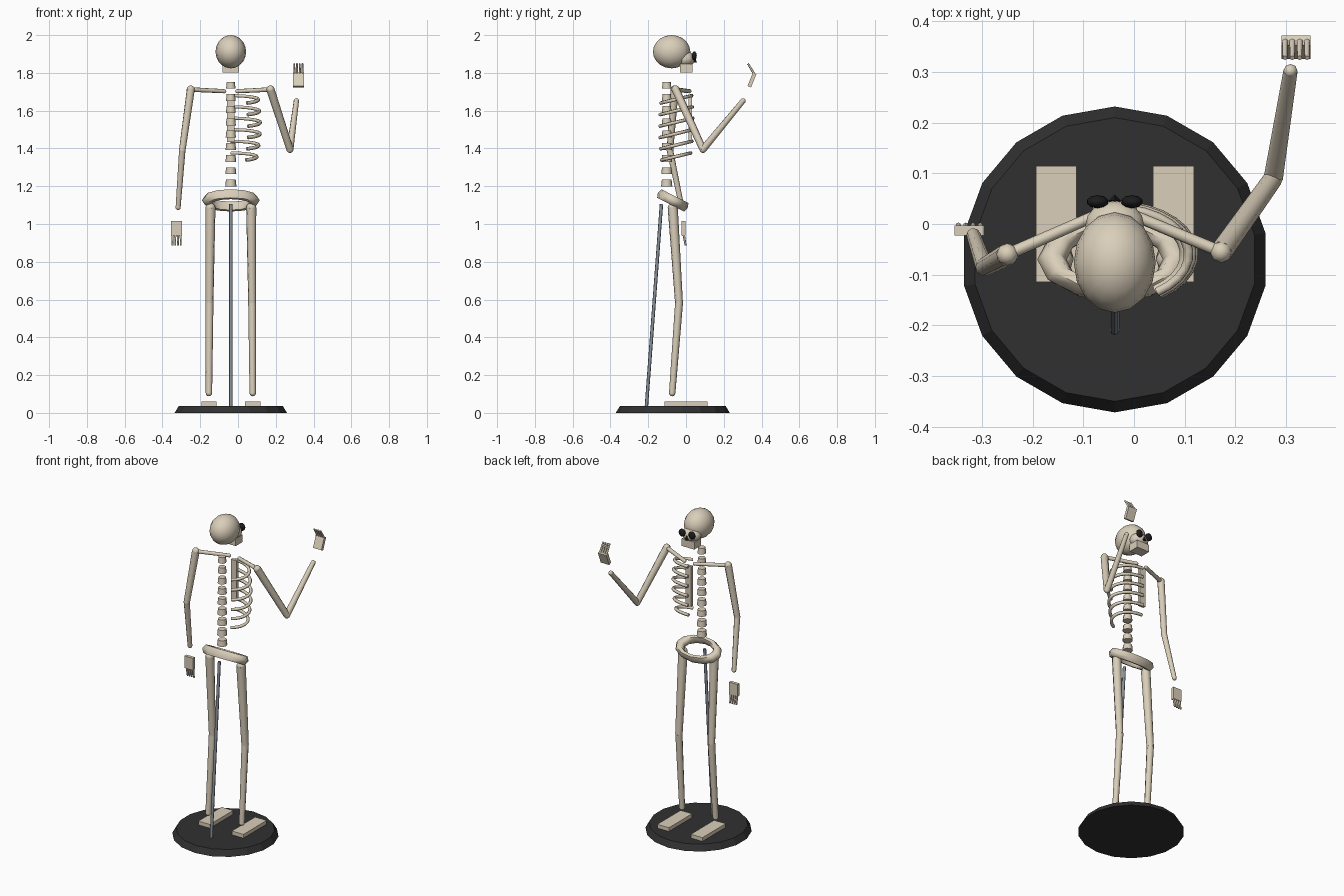
import bpy, bmesh, math
from mathutils import Vector, Matrix

cube = bpy.data.objects.get("Cube")
if cube:
    bpy.data.objects.remove(cube, do_unlink=True)

MID = -0.038  # x of the body's centre line


def material(name, rgb):
    m = bpy.data.materials.new(name)
    m.diffuse_color = (*rgb, 1)
    m.use_nodes = True
    m.node_tree.nodes["Principled BSDF"].inputs["Base Color"].default_value = (*rgb, 1)
    return m


BONE = material("bone", (0.70, 0.62, 0.49))
BLACK = material("socket_black", (0.012, 0.012, 0.012))
DARK = material("stand_dark", (0.03, 0.03, 0.03))
STEEL = material("pole_steel", (0.25, 0.28, 0.32))


def finish(name, bm, mat, smooth=True):
    bmesh.ops.recalc_face_normals(bm, faces=bm.faces)
    mesh = bpy.data.meshes.new(name)
    bm.to_mesh(mesh)
    bm.free()
    mesh.materials.append(mat)
    ob = bpy.data.objects.new(name, mesh)
    bpy.context.collection.objects.link(ob)
    if smooth:
        bpy.ops.object.select_all(action='DESELECT')
        ob.select_set(True)
        bpy.context.view_layer.objects.active = ob
        bpy.ops.object.shade_smooth_by_angle(angle=math.radians(65))
    return ob


def add_rod(bm, a, b, r1, r2, sides=8):
    a, b = Vector(a), Vector(b)
    turn = (b - a).to_track_quat('Z', 'Y').to_matrix().to_4x4()
    bmesh.ops.create_cone(bm, cap_ends=True, segments=sides, radius1=r1, radius2=r2,
                          depth=(b - a).length,
                          matrix=Matrix.Translation((a + b) / 2) @ turn)


def add_ball(bm, centre, radii, u=8, v=6):
    bmesh.ops.create_uvsphere(bm, u_segments=u, v_segments=v, radius=1,
                              matrix=Matrix.Translation(centre) @ Matrix.Diagonal((*radii, 1)))


def ball(name, centre, radii, mat=BONE, u=16, v=10):
    bm = bmesh.new()
    add_ball(bm, centre, radii, u, v)
    return finish(name, bm, mat)


def box(name, centre, size, mat=BONE, tilt=0):
    bm = bmesh.new()
    bmesh.ops.create_cube(bm, size=1, matrix=Matrix.Translation(centre)
                          @ Matrix.Rotation(math.radians(tilt), 4, 'X')
                          @ Matrix.Diagonal((*size, 1)))
    return finish(name, bm, mat, False)


def limb(name, points, radii):
    # Tapered bones with round joints
    bm = bmesh.new()
    for i in range(len(points) - 1):
        add_rod(bm, points[i], points[i + 1], radii[i], radii[i + 1])
    for p, r in zip(points, radii):
        add_ball(bm, p, (r, r, r))
    return finish(name, bm, BONE)


# Stand
bm = bmesh.new()
bmesh.ops.create_cone(bm, cap_ends=True, segments=18, radius1=0.302, radius2=0.28, depth=0.036,
                      matrix=Matrix.Translation((MID, -0.07, 0.018)))
finish("stand_base", bm, DARK, False)
bm = bmesh.new()
add_rod(bm, (MID, -0.21, 0.03), (MID, -0.13, 1.105), 0.009, 0.009)
finish("stand_pole", bm, STEEL)

# Legs and feet
for side, s in (("right", -1), ("left", 1)):
    limb(side + "_leg",
         [(MID + s * 0.108, -0.07, 1.085), (MID + s * 0.113, -0.037, 0.58),
          (MID + s * 0.116, -0.073, 0.105)], [0.027, 0.021, 0.017])
    box(side + "_foot", (MID + s * 0.116, 0, 0.047), (0.08, 0.23, 0.025))

# Pelvis: flattened, tilted ring
bm = bmesh.new()
N, M, R, T = 12, 6, 0.124, 0.029
rings = []
for i in range(N):
    a = math.tau * i / N
    ring = []
    for j in range(M):
        b = math.tau * j / M
        d = R + T * math.cos(b)
        ring.append(bm.verts.new((d * math.cos(a), d * math.sin(a) * 0.58, T * math.sin(b))))
    rings.append(ring)
for i in range(N):
    p, q = rings[i], rings[(i + 1) % N]
    for j in range(M):
        k = (j + 1) % M
        bm.faces.new((p[j], q[j], q[k], p[k]))
bm.transform(Matrix.Translation((MID, -0.07, 1.125)) @ Matrix.Rotation(math.radians(-27), 4, 'X'))
finish("pelvis", bm, BONE)

# Spine
for i in range(9):
    z = 1.735 - i * 0.0648
    r = 0.023 + i * 0.0006
    bm = bmesh.new()
    add_rod(bm, (MID, -0.102, z - 0.018), (MID, -0.102, z + 0.018), r + 0.002, r - 0.002)
    finish("vertebra_%d" % (i + 1), bm, BONE)

# Breastbone, collar bones
box("breastbone", (MID, 0.022, 1.56), (0.04, 0.018, 0.25))
SHOULDERS = {"right": (-0.25, -0.06, 1.712), "left": (0.172, -0.055, 1.712)}
for side, s in (("right", -1), ("left", 1)):
    limb(side + "_collar_bone", [(MID + s * 0.035, 0.018, 1.703), SHOULDERS[side]], [0.011, 0.012])

# Ribs: open arcs along one side
for i, width in enumerate((0.146, 0.152, 0.156, 0.155, 0.148, 0.138)):
    curve = bpy.data.curves.new("rib_path", 'CURVE')
    curve.dimensions = '3D'
    curve.bevel_depth = 0.0095
    curve.bevel_resolution = 1
    curve.use_fill_caps = True
    sp = curve.splines.new('POLY')
    sp.points.add(12)
    for k, p in enumerate(sp.points):
        a = math.radians(90 - k * 145 / 12)
        y = 0.093 * math.sin(a) * (width / 0.15)
        p.co = (MID + width * math.cos(a), -0.06 + y, 1.658 - i * 0.0605 + 0.24 * y, 1)
    tmp = bpy.data.objects.new("rib_path", curve)
    bpy.context.collection.objects.link(tmp)
    bpy.context.view_layer.update()
    mesh = bpy.data.meshes.new_from_object(tmp.evaluated_get(bpy.context.evaluated_depsgraph_get()))
    bm = bmesh.new()
    bm.from_mesh(mesh)
    bpy.data.objects.remove(tmp, do_unlink=True)
    bpy.data.meshes.remove(mesh)
    finish("rib_%d" % (i + 1), bm, BONE)

# Arms: one hanging, one raised
limb("right_arm", [SHOULDERS["right"], (-0.295, -0.085, 1.39), (-0.317, -0.022, 1.088)],
     [0.022, 0.018, 0.014])
limb("left_arm", [SHOULDERS["left"], (0.275, 0.09, 1.395), (0.309, 0.302, 1.652)],
     [0.022, 0.019, 0.014])


def hand(side, palm, tilt, root, tip):
    box(side + "_palm", palm, (0.058, 0.02, 0.076), tilt=tilt)
    for i in range(4):
        x = palm[0] + (i - 1.5) * 0.0145
        bm = bmesh.new()
        add_rod(bm, (x, *root), (x, *tip), 0.0065, 0.005, 6)
        finish("%s_finger_%d" % (side, i + 1), bm, BONE)


hand("right", (-0.325, -0.013, 0.977), 0, (-0.012, 0.945), (-0.002, 0.886))
hand("left", (0.32, 0.349, 1.762), -22, (0.36, 1.796), (0.328, 1.849))

# Skull
ball("skull", (MID, -0.076, 1.912), (0.081, 0.099, 0.088))
ball("face", (MID, -0.002, 1.873), (0.058, 0.048, 0.042))
box("jaw", (MID, 0.002, 1.824), (0.088, 0.066, 0.046))
for side, s in (("right", -1), ("left", 1)):
    ball(side + "_eye_socket", (MID + s * 0.034, 0.044, 1.89), (0.022, 0.013, 0.024), BLACK, 10, 8)
bm = bmesh.new()
add_rod(bm, (MID, 0.046, 1.855), (MID, 0.046, 1.88), 0.012, 0.002, 4)
finish("nose_hole", bm, BLACK, False)
